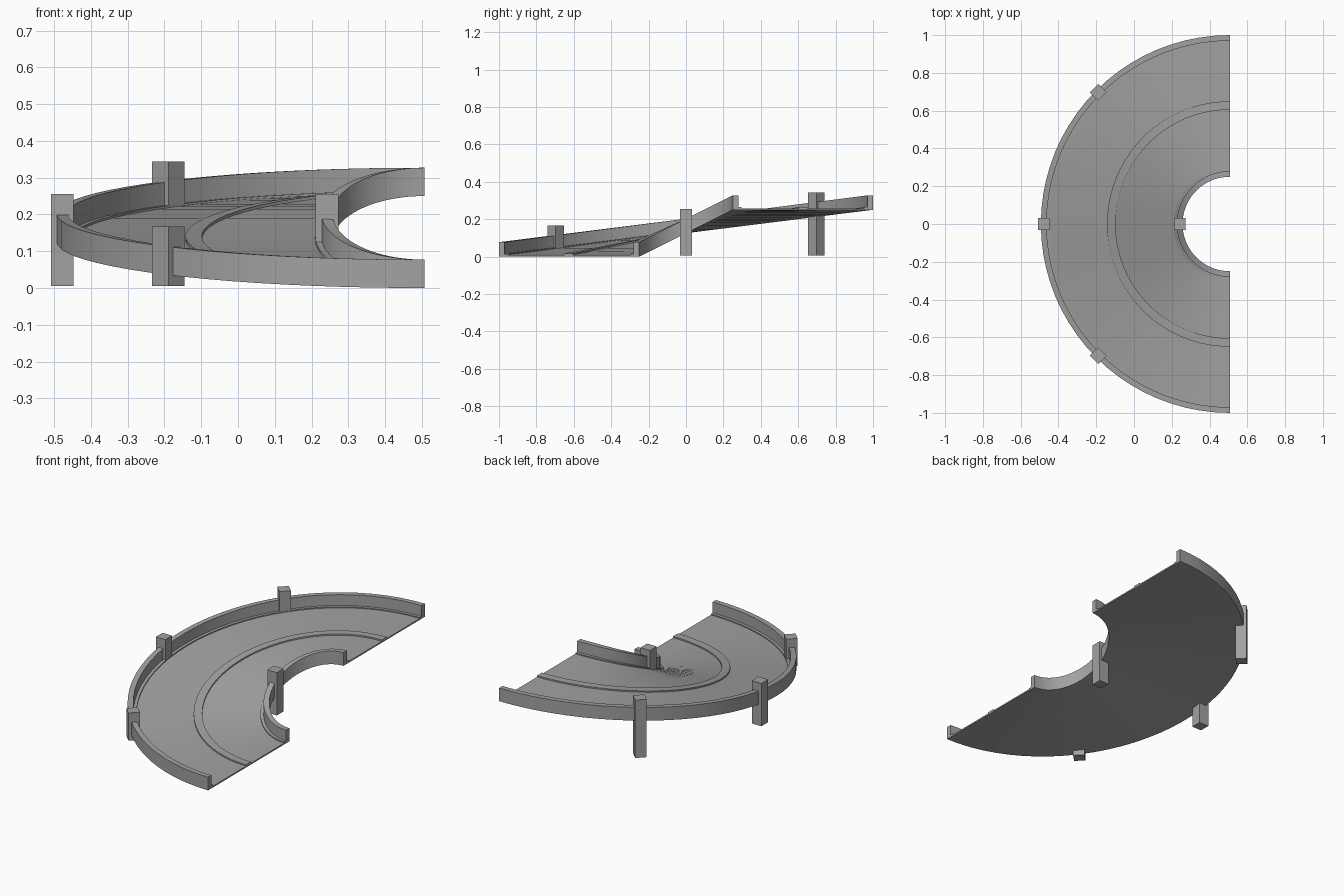
import bpy, bmesh, math
from mathutils import Matrix, Vector

cube = bpy.data.objects.get("Cube")
if cube:
    bpy.data.objects.remove(cube)

CENTRE_X = 0.507   # axis of the bend
RISE = 0.25        # climb from the front end to the back end
SEGMENTS = 40

grey = bpy.data.materials.new("concrete grey")
grey.use_nodes = True
colour = (0.36, 0.36, 0.36, 1)
grey.diffuse_color = colour
grey.node_tree.nodes["Principled BSDF"].inputs["Base Color"].default_value = colour


def add_object(name, bm):
    bmesh.ops.recalc_face_normals(bm, faces=bm.faces)
    mesh = bpy.data.meshes.new(name)
    bm.to_mesh(mesh)
    bm.free()
    mesh.materials.append(grey)
    obj = bpy.data.objects.new(name, mesh)
    bpy.context.collection.objects.link(obj)
    return obj


def ramp_point(turn, radius, height):
    """Point on the bend; the climb eases in and out along the turn."""
    return Vector((CENTRE_X - radius * math.sin(turn),
                   -radius * math.cos(turn),
                   RISE / 2 * (1 - math.cos(turn)) + height))


def sweep(name, profile):
    bm = bmesh.new()
    rings = [[bm.verts.new(ramp_point(math.pi * i / SEGMENTS, r, h)) for r, h in profile]
             for i in range(SEGMENTS + 1)]
    n = len(profile)
    for a, b in zip(rings, rings[1:]):
        for k in range(n):
            bm.faces.new((a[k], a[(k + 1) % n], b[(k + 1) % n], b[k]))
    bm.faces.new(rings[0])
    bm.faces.new(rings[-1])
    obj = add_object(name, bm)
    bpy.ops.object.select_all(action='DESELECT')
    obj.select_set(True)
    bpy.context.view_layer.objects.active = obj
    bpy.ops.object.shade_smooth_by_angle(angle=math.radians(25))
    return obj


# Curved road: side walls, low kerbs and a raised centre strip in one section
WALL, FLOOR, KERB, STRIP = 0.077, 0.008, 0.014, 0.016
sweep("curved_ramp", [
    (0.25, 0), (0.25, WALL), (0.28, WALL), (0.28, KERB), (0.297, KERB), (0.297, FLOOR),
    (0.605, FLOOR), (0.605, STRIP), (0.65, STRIP), (0.65, FLOOR),
    (0.953, FLOOR), (0.953, KERB), (0.97, KERB), (0.97, WALL), (1.0, WALL), (1.0, 0)])


# Square posts standing on the ground and rising above the walls
def post(name, degrees, radius, size=0.062, base=0.005):
    turn = math.radians(degrees)
    foot = ramp_point(turn, radius, 0)
    top = foot.z + 0.13
    bm = bmesh.new()
    place = (Matrix.Translation((foot.x, foot.y, (base + top) / 2))
             @ Matrix.Rotation(-turn, 4, 'Z')
             @ Matrix.Diagonal((size, size, top - base, 1)))
    bmesh.ops.create_cube(bm, size=1, matrix=place)
    add_object(name, bm)


post("front_outer_post", 45, 0.985)
post("middle_outer_post", 90, 0.985)
post("back_outer_post", 135, 0.985)
post("inner_post", 90, 0.265)
